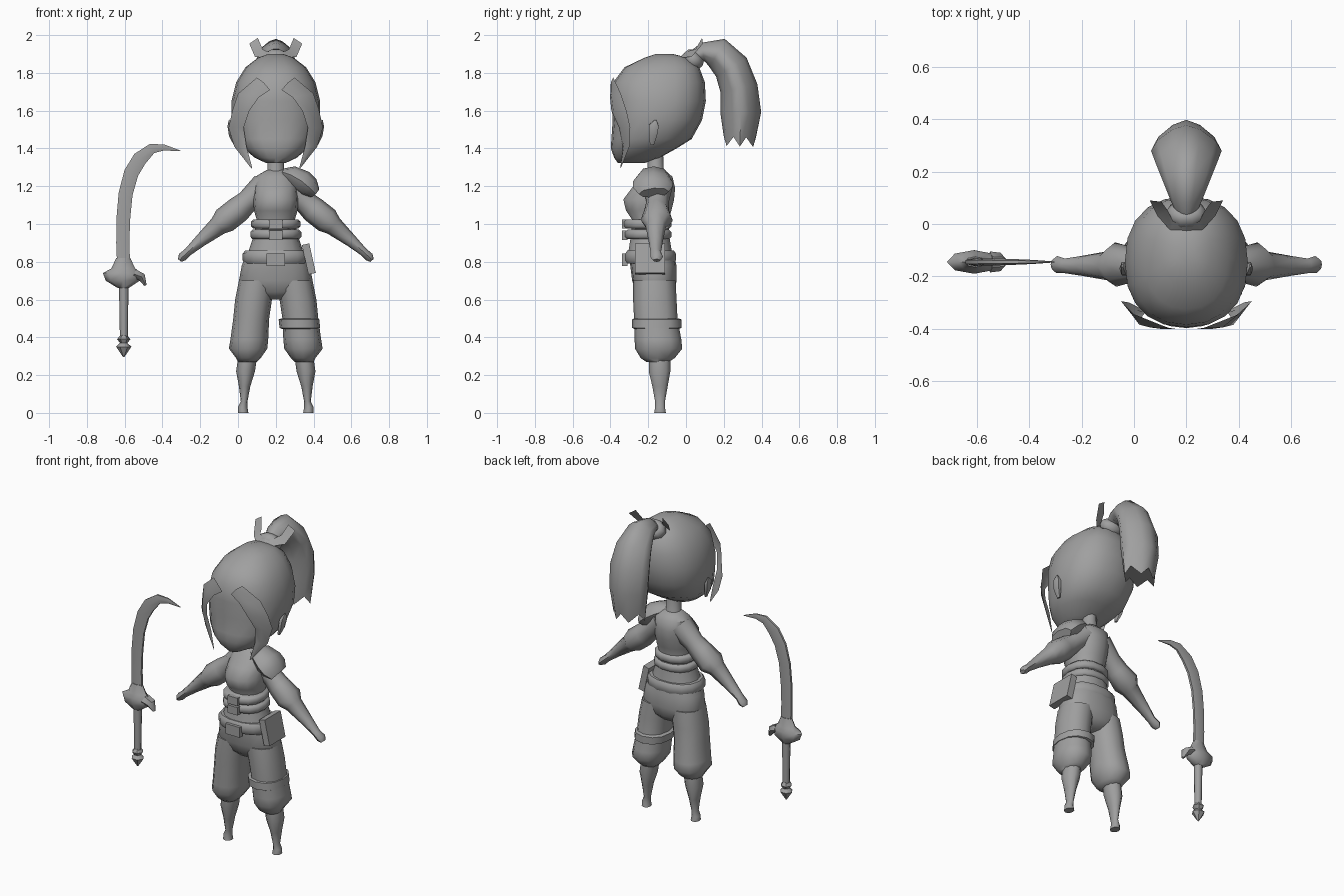
import bpy, bmesh, math
from mathutils import Vector

CX = 0.2  # the figure's own mirror plane; the sabre stands beside it
grey = bpy.data.materials.new("plain grey")
grey.diffuse_color = (0.35, 0.35, 0.35, 1)


def finish(name, bm, angle=50, fix=True):
    if fix:
        bmesh.ops.recalc_face_normals(bm, faces=bm.faces)
    me = bpy.data.meshes.new(name)
    bm.to_mesh(me)
    bm.free()
    me.materials.append(grey)
    ob = bpy.data.objects.new(name, me)
    bpy.context.collection.objects.link(ob)
    bpy.context.view_layer.objects.active = ob
    ob.select_set(True)
    bpy.ops.object.shade_smooth_by_angle(angle=math.radians(angle))
    ob.select_set(False)
    return ob


def skin(name, rings, mirror=False, angle=50):
    """Join rings of points into a capped tube."""
    bm = bmesh.new()
    loops = [[bm.verts.new((2 * CX - p[0] if mirror else p[0], p[1], p[2])) for p in r] for r in rings]
    n = len(loops[0])
    for a, b in zip(loops, loops[1:]):
        for i in range(n):
            bm.faces.new((a[i], a[(i + 1) % n], b[(i + 1) % n], b[i]))
    bm.faces.new(loops[0])
    bm.faces.new(loops[-1])
    return finish(name, bm, angle)


def oval(c, u, v, ru, rv, n, power):
    pts = []
    for i in range(n):
        t = 2 * math.pi * i / n
        s, k = math.sin(t), math.cos(t)
        pts.append(c + u * ru * math.copysign(abs(k) ** (2 / power), k)
                   + v * rv * math.copysign(abs(s) ** (2 / power), s))
    return pts


def loft(name, rows, n=12, power=2.0, mirror=False):
    """Level rings, each (z, x0, x1, y0, y1)."""
    X, Y = Vector((1, 0, 0)), Vector((0, 1, 0))
    return skin(name, [oval(Vector(((a + b) / 2, (c + d) / 2, z)), X, Y, (b - a) / 2, (d - c) / 2, n, power)
                       for z, a, b, c, d in rows], mirror)


def sweep(name, pts, ref, n=8, power=2.0, mirror=False, jag=0.0, angle=50):
    """Rings square to a path, each (x, y, z, radius along ref, other radius)."""
    P = [Vector(p[:3]) for p in pts]
    rings = []
    for i, p in enumerate(pts):
        t = (P[min(i + 1, len(P) - 1)] - P[max(i - 1, 0)]).normalized()
        u = (Vector(ref) - t * t.dot(Vector(ref))).normalized()
        rings.append(oval(P[i], u, t.cross(u), p[3], p[4], n, power))
    for i in range(0, n, 2):
        rings[-1][i].z -= jag
    return skin(name, rings, mirror, angle)


def band(name, z, h, x0, x1, y0, y1, t=0.012):
    """Rounded belt around the body."""
    loft(name, [(z - h / 2, x0 + t, x1 - t, y0 + t, y1 - t), (z - h / 4, x0, x1, y0, y1),
                (z + h / 4, x0, x1, y0, y1), (z + h / 2, x0 + t, x1 - t, y0 + t, y1 - t)], 14, 2.3)


def block(name, loc, size, rot=(0, 0, 0)):
    bpy.ops.mesh.primitive_cube_add(size=1, location=loc, rotation=rot)
    ob = bpy.context.object
    ob.name, ob.scale = name, size
    ob.data.materials.append(grey)
    ob.select_set(False)


def strip(name, rows, mirror=False):
    """Thin open sheet through rows of points."""
    bm = bmesh.new()
    vs = [[bm.verts.new((2 * CX - p[0] if mirror else p[0], p[1], p[2])) for p in r] for r in rows]
    for a, b in zip(vs, vs[1:]):
        for i in range(len(a) - 1):
            f = (a[i], a[i + 1], b[i + 1], b[i])
            bm.faces.new(f[::-1] if mirror else f)
    finish(name, bm, fix=False)


# Head and neck
loft("head", [(1.322, .15, .25, -.36, -.22), (1.35, .09, .31, -.38, -.14), (1.40, .03, .37, -.398, -.05),
              (1.45, -.01, .41, -.395, .03), (1.55, -.035, .435, -.388, .085), (1.65, -.035, .435, -.395, .105),
              (1.75, -.01, .41, -.385, .10), (1.83, .04, .36, -.325, .07), (1.88, .105, .295, -.22, .01),
              (1.90, .16, .24, -.16, -.07)], 20, 2.3)
loft("neck", [(1.22, .12, .28, -.22, -.09), (1.28, .155, .245, -.205, -.115), (1.40, .16, .24, -.21, -.12)], 10)

# Torso with bust and waist
loft("torso", [(.84, .05, .35, -.31, -.07), (.93, .08, .32, -.295, -.085), (1.02, .10, .30, -.285, -.09),
               (1.07, .085, .315, -.32, -.075), (1.13, .08, .32, -.335, -.06), (1.19, .085, .315, -.29, -.055),
               (1.25, .09, .31, -.23, -.07), (1.285, .15, .25, -.20, -.11)], 14, 2.2)

# Baggy trousers
loft("trouser_seat", [(.60, .13, .27, -.22, -.10), (.64, .03, .37, -.265, -.06), (.70, .005, .395, -.285, -.05),
                      (.78, .02, .38, -.295, -.05), (.86, .05, .35, -.305, -.07)], 16, 2.4)

# Limbs, ears, forelocks and ribbon ends, one per side
for side, m in (("right", False), ("left", True)):
    loft(side + "_trouser_leg", [(.27, .00, .10, -.21, -.09), (.29, -.01, .12, -.24, -.06),
                                 (.34, -.048, .155, -.27, -.02), (.39, -.04, .16, -.272, -.025),
                                 (.50, -.025, .165, -.275, -.045), (.60, -.015, .18, -.28, -.05),
                                 (.70, .005, .20, -.28, -.055)], 12, 2.2, m)
    loft(side + "_shin_and_foot", [(0, .00, .055, -.17, -.105), (.03, .00, .05, -.165, -.11),
                                   (.06, .015, .05, -.165, -.11), (.14, .005, .065, -.18, -.095),
                                   (.22, -.01, .09, -.20, -.08), (.29, .00, .10, -.20, -.08)], 10, 2, m)
    sweep(side + "_arm", [(.14, -.15, 1.20, .08, .075), (.05, -.15, 1.12, .06, .06), (.00, -.155, 1.075, .065, .07),
                          (-.07, -.155, 1.02, .085, .07), (-.105, -.16, .99, .055, .052),
                          (-.20, -.16, .91, .038, .033), (-.265, -.16, .852, .028, .022),
                          (-.295, -.155, .825, .033, .024), (-.309, -.155, .807, .02, .012)],
          (0, 1, 0), 8, 2, m)
    sweep(side + "_ear", [(-.015, -.18, 1.42, .008, .012), (-.03, -.175, 1.47, .018, .025),
                          (-.038, -.17, 1.52, .018, .03), (-.045, -.16, 1.55, .004, .006)], (1, 0, 0), 6, 2, m)
    strip(side + "_forelock", [
        [(.10, -.385, 1.775), (.135, -.398, 1.75), (.17, -.40, 1.71)],
        [(.00, -.345, 1.69), (.06, -.395, 1.68), (.11, -.402, 1.67)],
        [(-.03, -.315, 1.60), (.02, -.385, 1.60), (.06, -.395, 1.60)],
        [(-.05, -.295, 1.51), (-.01, -.345, 1.51), (.03, -.355, 1.51)],
        [(-.02, -.30, 1.41), (.01, -.33, 1.41), (.045, -.335, 1.41)],
        [(.07, -.345, 1.295), (.072, -.347, 1.296), (.075, -.347, 1.30)]], m)
    strip(side + "_ribbon", [
        [(.20, -.035, 1.88), (.20, -.005, 1.91)], [(.14, -.025, 1.88), (.15, .01, 1.915)],
        [(.09, .03, 1.885), (.13, .05, 1.925)], [(.06, .09, 1.955), (.105, .085, 1.985)]], m)

# Ponytail and its tie
sweep("ponytail", [(.2, .02, 1.875, .03, .03), (.2, .09, 1.91, .06, .05), (.2, .165, 1.905, .09, .085),
                   (.2, .24, 1.83, .12, .095), (.2, .28, 1.72, .135, .10), (.2, .29, 1.59, .13, .108),
                   (.2, .285, 1.46, .11, .085)], (1, 0, 0), 12, 1.5, jag=.05, angle=60)
sweep("hair_tie", [(.2, .005, 1.845, .05, .045), (.2, .025, 1.86, .075, .06), (.2, .05, 1.88, .075, .06),
                   (.2, .065, 1.895, .05, .045)], (1, 0, 0), 10)

# Belts and buckles
band("upper_sash", 1.0, .05, .07, .33, -.33, -.075)
band("lower_sash", .945, .05, .065, .335, -.325, -.075)
band("hip_belt", .825, .07, .025, .375, -.325, -.05)
for nm, z, w in (("upper_buckle", 1.0, .07), ("lower_buckle", .94, .07), ("belt_buckle", .81, .10)):
    block(nm, (.2, -.325, z), (w, .03, .05 if w < .1 else .065))

# Thigh strap, pouch and shoulder guard on the left side only
loft("thigh_strap", [(.445, .23, .425, -.275, -.035), (.45, .22, .435, -.285, -.025),
                     (.495, .215, .43, -.285, -.025), (.50, .23, .42, -.275, -.04)], 12, 2.3)
block("hip_pouch", (.375, -.19, .815), (.04, .16, .16), (.0, -.22, 0))
sweep("shoulder_guard", [(.235, -.17, 1.275, .04, .02), (.28, -.17, 1.26, .08, .05), (.34, -.175, 1.225, .105, .062),
                         (.375, -.175, 1.195, .105, .058), (.405, -.17, 1.165, .08, .035)], (0, 1, 0), 8)

# Curved sabre
Y = -.145
sweep("sabre_blade", [(-.605, Y, .77, .018, .04), (-.61, Y, .90, .015, .04), (-.607, Y, 1.03, .014, .042),
                      (-.595, Y, 1.16, .014, .043), (-.565, Y, 1.27, .014, .045), (-.52, Y, 1.345, .013, .045),
                      (-.455, Y, 1.40, .011, .031), (-.39, Y, 1.405, .008, .018), (-.305, Y, 1.387, .002, .002)],
      (0, 1, 0), 6)
loft("sabre_guard", [(.66, -.635, -.58, -.17, -.12), (.70, -.70, -.52, -.19, -.10), (.74, -.715, -.51, -.19, -.10),
                     (.765, -.67, -.545, -.18, -.11), (.82, -.645, -.57, -.165, -.125)], 8)
sweep("guard_hook", [(-.55, Y, .735, .04, .03), (-.51, Y, .72, .035, .025), (-.49, Y, .675, .01, .008)], (0, 1, 0), 6)
loft("sabre_grip", [(.38, -.625, -.583, -.165, -.125), (.67, -.63, -.58, -.17, -.12)], 8)
loft("sabre_pommel", [(.295, -.608, -.602, -.148, -.142), (.35, -.645, -.565, -.182, -.108),
                      (.37, -.625, -.585, -.167, -.123), (.39, -.64, -.57, -.18, -.11),
                      (.415, -.62, -.59, -.162, -.128)], 6)
